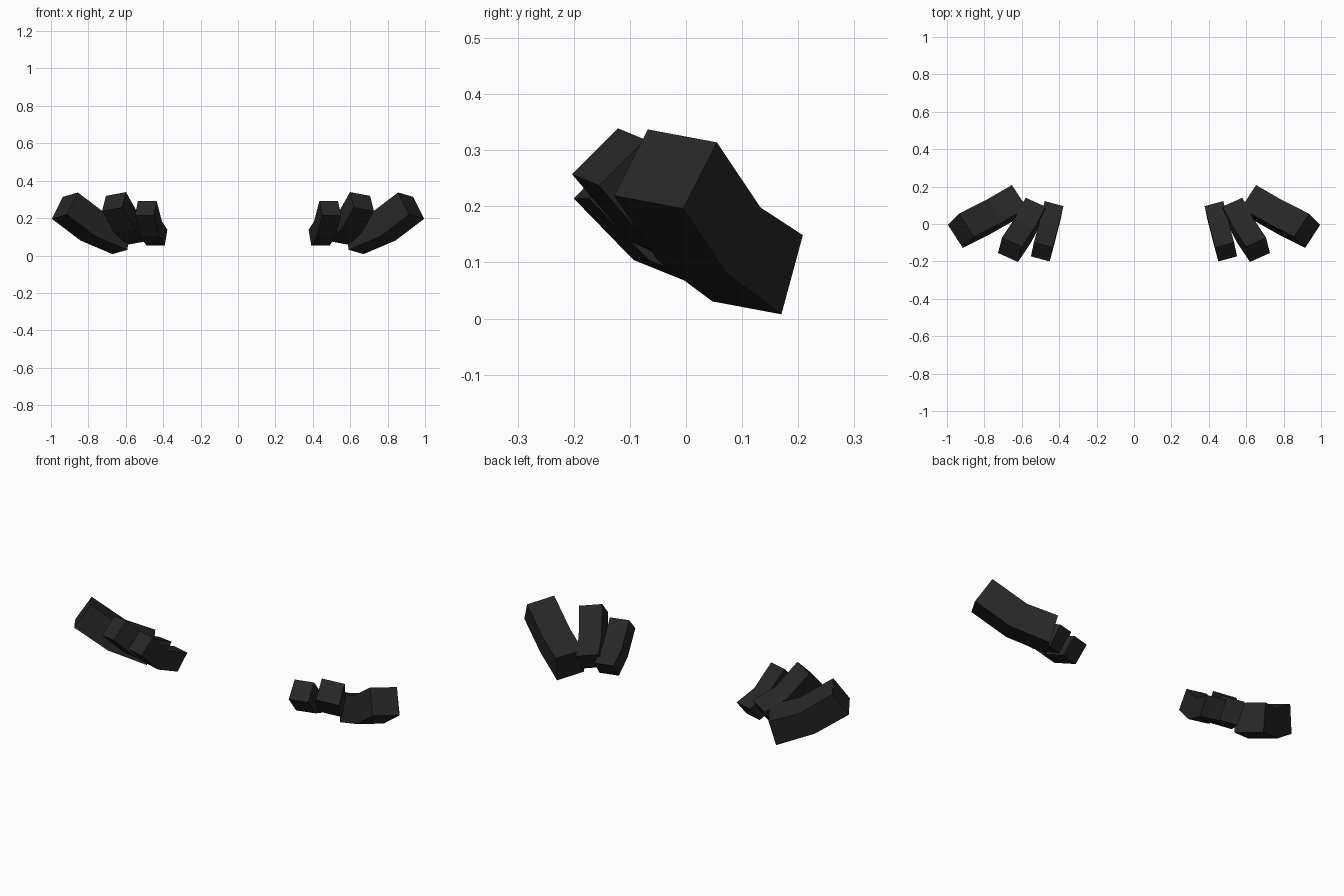
import bpy
import bmesh
from mathutils import Vector

if "Cube" in bpy.data.objects:
    bpy.data.objects.remove(bpy.data.objects["Cube"])

black = bpy.data.materials.new("matte black")
black.diffuse_color = (0.02, 0.02, 0.02, 1)
black.use_nodes = True
black.node_tree.nodes["Principled BSDF"].inputs["Base Color"].default_value = black.diffuse_color


def claw(name, a, b, d, top_base, low_base, side):
    """Square bar with one bend. a, b, d are corners of the tip cap;
    the base offsets (along, across) are from the bend, in thicknesses."""
    a, b, d = Vector(a), Vector(b), Vector(d)
    u, v = b - a, d - a
    size = v.length
    w = u.cross(v).normalized() * size
    bend = a + w * 1.43
    base_top = bend + w * top_base[0] + v * top_base[1]
    base_low = bend + v + w * low_base[0] + v * low_base[1]
    bm = bmesh.new()
    rings = []
    for top, low in ((a, d), (bend, bend + v), (base_top, base_low)):
        ring = [bm.verts.new((p.x * side, p.y, p.z))
                for p in (top, top + u, low + u, low)]
        rings.append(ring)
    for r, s in zip(rings, rings[1:]):
        for i in range(4):
            j = (i + 1) % 4
            bm.faces.new((r[i], r[j], s[j], s[i]))
    bm.faces.new(rings[0])
    bm.faces.new(rings[-1])
    bmesh.ops.recalc_face_normals(bm, faces=bm.faces)
    mesh = bpy.data.meshes.new(name)
    bm.to_mesh(mesh)
    bm.free()
    mesh.materials.append(black)
    bpy.context.collection.objects.link(bpy.data.objects.new(name, mesh))


# Three claws per side, mirrored across x
for side, label in ((1, "right"), (-1, "left")):
    claw("outer_claw_" + label, (.856, -.068, .337), (.936, .055, .314),
         (.915, -.128, .219), (1.05, -.305), (1.40, -.35), side)
    claw("middle_claw_" + label, (.599, -.121, .339), (.706, -.073, .319),
         (.62, -.203, .257), (1.05, -.48), (1.25, -.5), side)
    claw("inner_claw_" + label, (.435, -.125, .291), (.535, -.098, .291),
         (.451, -.2, .214), (1.05, -.48), (1.15, -.5), side)
